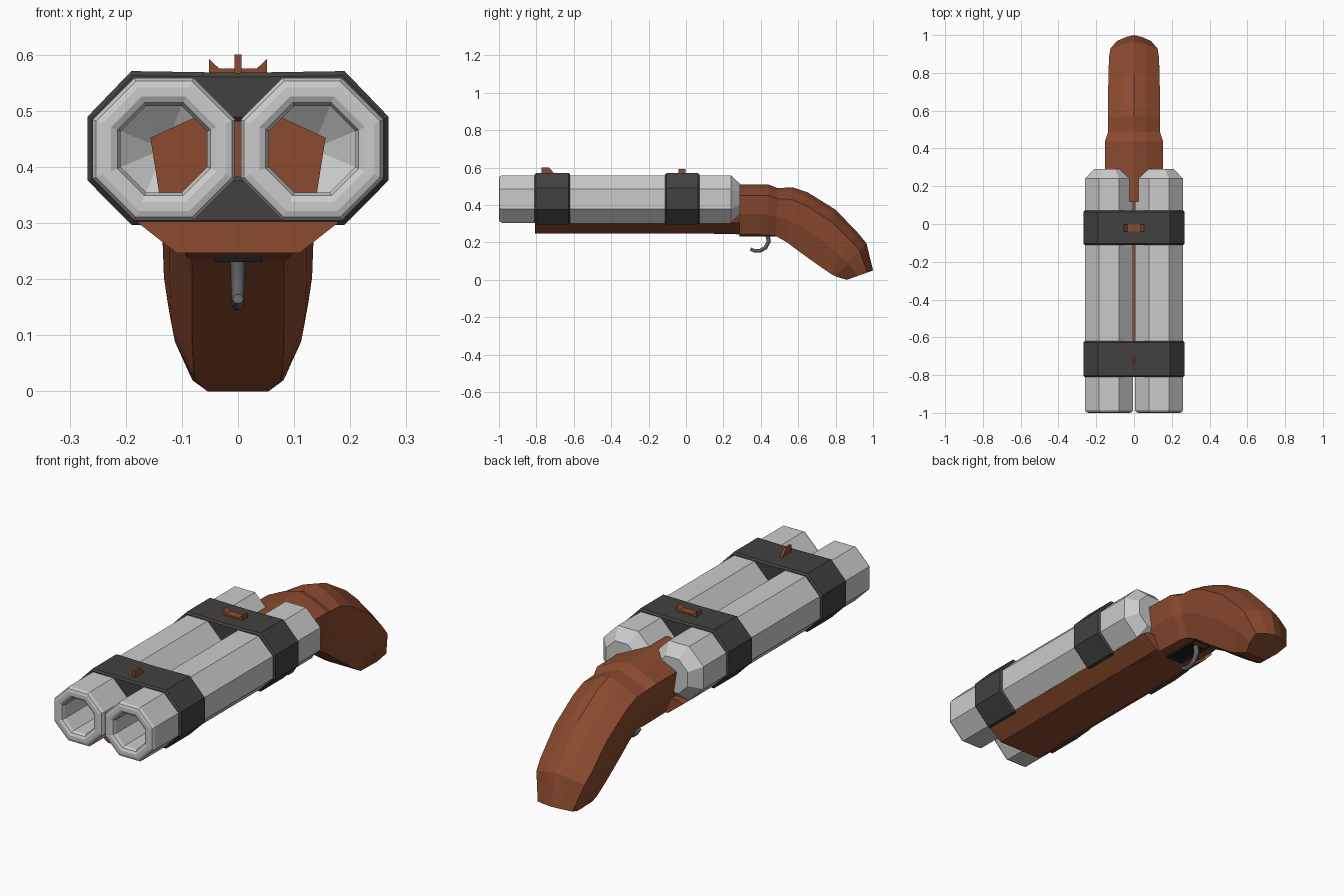
import bpy, bmesh, math
from mathutils import Vector

if "Cube" in bpy.data.objects:
    bpy.data.objects.remove(bpy.data.objects["Cube"])


def material(name, rgb):
    m = bpy.data.materials.new(name)
    m.diffuse_color = (*rgb, 1)
    m.use_nodes = True
    m.node_tree.nodes["Principled BSDF"].inputs["Base Color"].default_value = m.diffuse_color
    return m


WOOD = material("wood", (0.26, 0.07, 0.028))
DARK = material("dark_metal", (0.055, 0.053, 0.05))
BLACK = material("black_metal", (0.01, 0.01, 0.01))
STEEL = material("trigger_steel", (0.12, 0.12, 0.13))


def finish(name, bm, mat=None):
    bmesh.ops.recalc_face_normals(bm, faces=bm.faces)
    me = bpy.data.meshes.new(name)
    bm.to_mesh(me)
    bm.free()
    ob = bpy.data.objects.new(name, me)
    bpy.context.collection.objects.link(ob)
    if mat:
        me.materials.append(mat)
    return ob


def loft(rings, close=True):
    bm = bmesh.new()
    rows = [[bm.verts.new(p) for p in r] for r in rings]
    n = len(rows[0])
    for a, b in zip(rows, rows[1:]):
        for i in range(n):
            j = (i + 1) % n
            bm.faces.new((a[i], a[j], b[j], b[i]))
    if close:
        bm.faces.new(rows[0])
        bm.faces.new(rows[-1])
    return bm


def prism(pts, y0, y1):
    return loft([[(x, y, z) for x, z in pts] for y in (y0, y1)])


def octagon(cx, cz, apothem):
    r = apothem / math.cos(math.pi / 8)
    return [(cx + r * math.cos(math.pi / 8 + i * math.pi / 4),
             cz + r * math.sin(math.pi / 8 + i * math.pi / 4)) for i in range(8)]


# barrels: octagonal tubes with a rounded muzzle rim and a chamfered breech
BX, BZ = 0.132, 0.432
profile = [(0.08, 0.29), (0.127, 0.24), (0.127, -0.985), (0.121, -0.996), (0.11, -1.0),
           (0.094, -1.0), (0.083, -0.994), (0.077, -0.98), (0.077, 0.2), (0.004, 0.26)]
for side, name in ((-1, "left_barrel"), (1, "right_barrel")):
    finish(name, loft([[(x, y, z) for x, z in octagon(side * BX, BZ, a)] for a, y in profile]))

# bands clamping both barrels, open around each tube
inner = octagon(BX, BZ, 0.119)
inner = inner[4:] + inner[:4]
half = [(0, 0.568), (0.19, 0.571), (0.268, 0.49), (0.268, 0.376), (0.19, 0.297), (0, 0.297),
        (0, inner[0][1])] + inner
half = half[:7] + [inner[0]] + inner[1:] 
low_first = sorted(inner, key=lambda p: p[0])[:2]
z_low, z_high = sorted(p[1] for p in low_first)
start = min(range(8), key=lambda i: (round(inner[i][0], 4), inner[i][1]))
walk = [inner[(start + i) % 8] for i in range(8)]
half = half[:6] + [(0, z_low)] + walk + [(0, z_high)]
for name, y0, y1 in (("front_band", -0.81, -0.62), ("rear_band", -0.112, 0.072)):
    bm = prism(half, y0, y1)
    seam = [f for f in bm.faces if all(abs(v.co.x) < 1e-5 for v in f.verts)]
    bmesh.ops.recalc_face_normals(bm, faces=bm.faces)
    bmesh.ops.delete(bm, geom=seam, context='FACES')
    ob = finish(name, bm, DARK)
    ob.modifiers.new("Mirror", 'MIRROR')
    bev = ob.modifiers.new("Bevel", 'BEVEL')
    bev.width, bev.segments, bev.limit_method = 0.008, 1, 'ANGLE'
    bev.angle_limit = math.radians(60)

# fore-end below the barrels
finish("fore_end", prism([(-0.11, 0.247), (0.11, 0.247), (0.185, 0.306), (0.16, 0.32),
                          (-0.16, 0.32), (-0.185, 0.306)], -0.808, 0.29), WOOD)

# curved grip: one cross-section lofted between upper and lower contours
section = [(0, 1), (0.45, 0.93), (1, 0.78), (0.9, 0.4), (0.6, 0)]
section += [(-x, t) for x, t in reversed(section[1:])]
stations = [((0.12, 0.51), (0.12, 0.247), 0.156), ((0.44, 0.51), (0.44, 0.24), 0.153),
            ((0.49, 0.49), (0.48, 0.235), 0.137), ((0.57, 0.495), (0.54, 0.20), 0.137),
            ((0.65, 0.468), (0.60, 0.155), 0.137), ((0.80, 0.375), (0.70, 0.083), 0.136),
            ((0.92, 0.25), (0.77, 0.035), 0.132), ((0.965, 0.195), (0.80, 0.018), 0.125),
            ((1.0, 0.05), (0.86, 0.0), 0.09)]
rings = []
for top, bot, w in stations:
    t, b = Vector((0, *top)), Vector((0, *bot))
    rings.append([b.lerp(t, f) + Vector((x * w, 0, 0)) for x, f in section])
finish("grip", loft(rings), WOOD)

# trigger plate with a recessed slot
bm = prism([(-0.043, 0.231), (0.043, 0.231), (0.043, 0.25), (-0.043, 0.25)], 0.285, 0.485)
bmesh.ops.recalc_face_normals(bm, faces=bm.faces)
bottom = min(bm.faces, key=lambda f: f.calc_center_median().z)
bmesh.ops.inset_region(bm, faces=[bottom], thickness=0.018, depth=0)
bmesh.ops.translate(bm, verts=bottom.verts, vec=(0, 0, 0.008))
finish("trigger_plate", bm, BLACK)

# trigger: hooked rod
curve = bpy.data.curves.new("trigger", 'CURVE')
curve.dimensions = '3D'
curve.bevel_depth, curve.bevel_resolution, curve.use_fill_caps = 0.014, 1, True
path = [(0.435, 0.25), (0.442, 0.205), (0.425, 0.172), (0.395, 0.155), (0.365, 0.155), (0.345, 0.165)]
sp = curve.splines.new('POLY')
sp.points.add(len(path) - 1)
for i, (p, (y, z)) in enumerate(zip(sp.points, path)):
    p.co = (0, y, z, 1)
    p.radius = 1 - 0.06 * i
curve.materials.append(STEEL)
bpy.context.collection.objects.link(bpy.data.objects.new("trigger", curve))

# notched rear sight
finish("rear_sight", prism([(-0.052, 0.565), (0.052, 0.565), (0.052, 0.593), (0.034, 0.576),
                            (-0.034, 0.576), (-0.052, 0.593)], -0.04, -0.003), WOOD)

# front blade sight
blade = [(-0.772, 0.565), (-0.772, 0.601), (-0.735, 0.601), (-0.70, 0.565)]
finish("front_sight", loft([[(x, y, z) for y, z in blade] for x in (-0.006, 0.006)]), WOOD)
